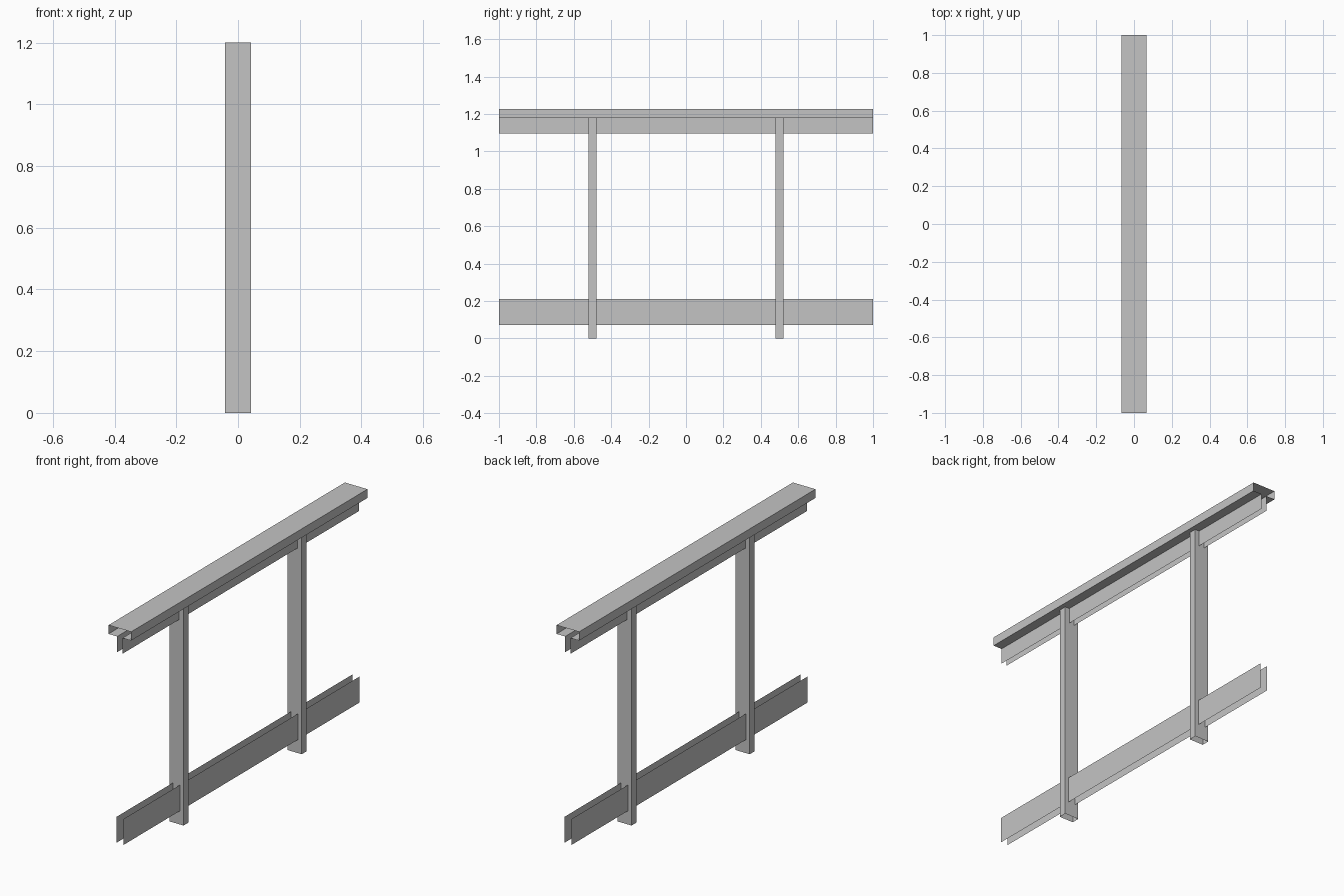
import bpy
import bmesh
from mathutils import Vector

cube = bpy.data.objects.get("Cube")
if cube:
    bpy.data.objects.remove(cube, do_unlink=True)

grey = bpy.data.materials.new("plain grey")
grey.use_nodes = True
colour = (0.55, 0.55, 0.55, 1)
grey.diffuse_color = colour
grey.node_tree.nodes["Principled BSDF"].inputs["Base Color"].default_value = colour


def sweep(name, points, direction, closed=False):
    """Extrude a sheet profile along a direction, leaving the ends open."""
    bm = bmesh.new()
    start = [bm.verts.new(p) for p in points]
    end = [bm.verts.new(Vector(p) + Vector(direction)) for p in points]
    count = len(points)
    for i in range(count if closed else count - 1):
        j = (i + 1) % count
        bm.faces.new((start[i], start[j], end[j], end[i]))
    mesh = bpy.data.meshes.new(name)
    bm.to_mesh(mesh)
    bm.free()
    mesh.materials.append(grey)
    obj = bpy.data.objects.new(name, mesh)
    bpy.context.collection.objects.link(obj)
    return obj


LENGTH = (0, 2, 0)

# Handrail: hollow cap with inward lips and two hanging flanges
half = [(0.016, 1.096), (0.016, 1.18), (0.067, 1.18), (0.067, 1.227)]
profile = [(-x, -1, z) for x, z in half] + [(x, -1, z) for x, z in reversed(half)]
sweep("handrail", profile, LENGTH)

# Kick rail: a pair of thin boards passing through the posts
for side, label in ((-1, "right"), (1, "left")):
    heights = (0.073, 0.212) if side < 0 else (0.212, 0.073)
    sweep("kick_board_" + label, [(side * 0.021, -1, z) for z in heights], LENGTH)

# Posts: open rectangular tubes rising into the handrail
for y, label in ((-0.5, "front"), (0.5, "back")):
    corners = [(-0.042, -0.021), (0.042, -0.021), (0.042, 0.021), (-0.042, 0.021)]
    sweep(label + "_post", [(px, y + py, 0) for px, py in corners], (0, 0, 1.2), closed=True)
